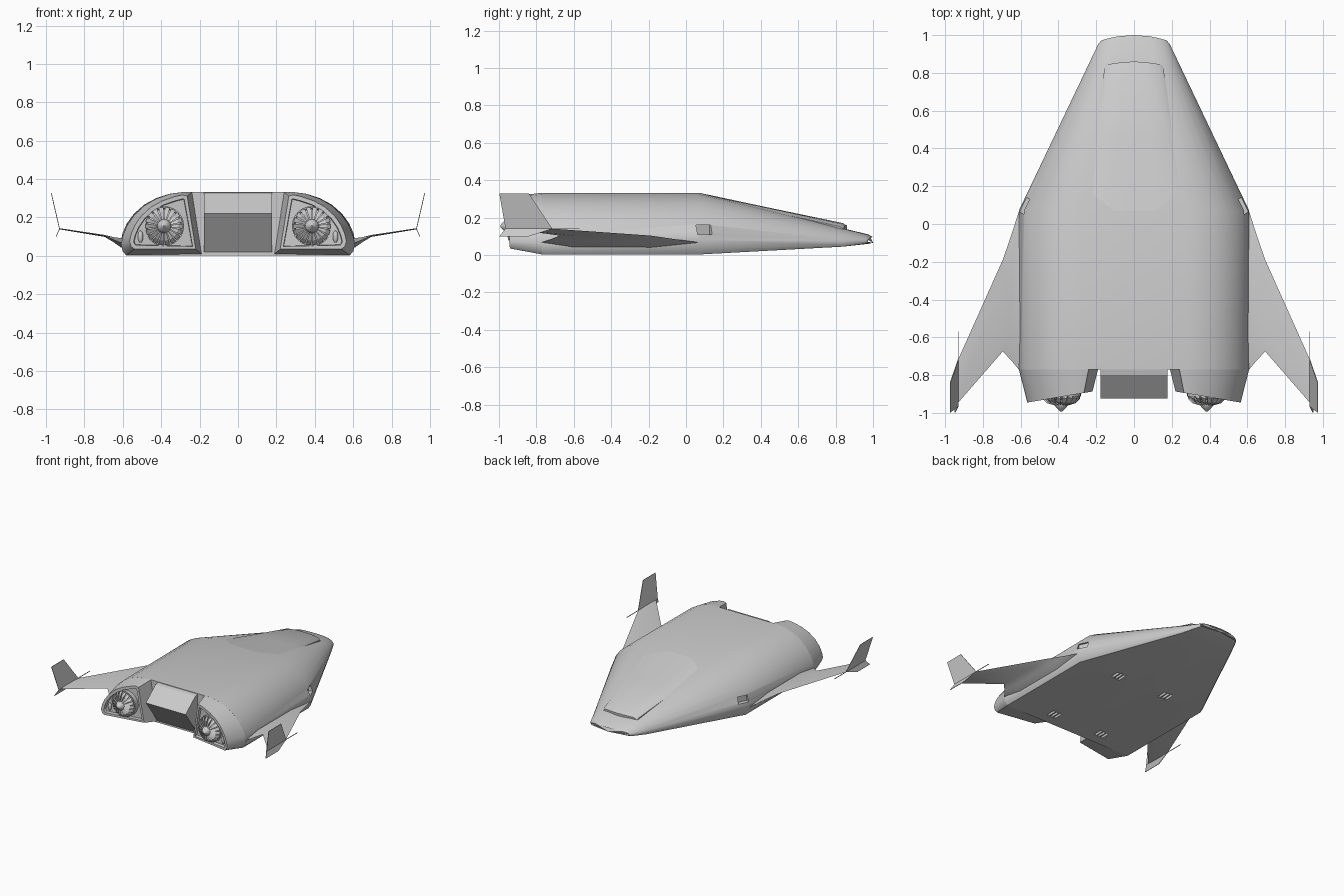
import bpy, bmesh, math
from mathutils import Vector, Matrix

if "Cube" in bpy.data.objects:
    bpy.data.objects.remove(bpy.data.objects["Cube"])

grey = bpy.data.materials.new("hull_grey")
grey.diffuse_color = (0.6, 0.6, 0.6, 1)
grey.use_nodes = True
grey.node_tree.nodes["Principled BSDF"].inputs["Base Color"].default_value = grey.diffuse_color

# upper half profile: fraction of half width, fraction of height above the chine
ARC = [(0.46, 1), (0.58, 0.965), (0.70, 0.87), (0.80, 0.74), (0.89, 0.55),
       (0.95, 0.35), (0.985, 0.16), (1, 0)]


def finish(name, bm, smooth=30):
    bmesh.ops.recalc_face_normals(bm, faces=bm.faces)
    me = bpy.data.meshes.new(name)
    bm.to_mesh(me)
    bm.free()
    ob = bpy.data.objects.new(name, me)
    bpy.context.collection.objects.link(ob)
    me.materials.append(grey)
    if smooth:
        bpy.ops.object.select_all(action='DESELECT')
        ob.select_set(True)
        bpy.context.view_layer.objects.active = ob
        bpy.ops.object.shade_smooth_by_angle(angle=math.radians(smooth))
    return ob


def loft(rings, start=True, end=True):
    bm = bmesh.new()
    vs = [[bm.verts.new(p) for p in r] for r in rings]
    n = len(rings[0])
    for a, b in zip(vs, vs[1:]):
        for i in range(n):
            j = (i + 1) % n
            bm.faces.new((a[i], a[j], b[j], b[i]))
    if start:
        bm.faces.new(vs[0])
    last = bm.faces.new(vs[-1]) if end else None
    return bm, last


def half(w, zt, zc, zb):
    pts = [(u * w, zc + v * (zt - zc)) for u, v in ARC]
    return pts + [(0.985 * w, zb + (zc - zb) * 0.35), (0.955 * w, zb)]


def box(bm, loc, size, rot=0):
    m = Matrix.Translation(loc) @ Matrix.Rotation(rot, 4, 'Z') @ Matrix.Diagonal((*size, 1))
    bmesh.ops.create_cube(bm, size=1, matrix=m)


# main hull: stations of y, half width, top, chine, bottom, nose bulge
rings = []
for y, w, zt, zc, zb, bulge in [(-0.77, 0.61, 0.333, 0.06, 0.003, 0),
                                (0.07, 0.61, 0.333, 0.08, 0.003, 0),
                                (0.84, 0.243, 0.143, 0.068, 0.045, 0),
                                (0.955, 0.188, 0.11, 0.075, 0.06, 0.02),
                                (0.972, 0.172, 0.096, 0.078, 0.066, 0.028)]:
    h = half(w, zt, zc, zb)
    full = [(0, zt)] + h + [(0, zb)] + [(-x, z) for x, z in reversed(h)]
    rings.append([(x, y + bulge * (1 - (x / w) ** 2), z) for x, z in full])
bm, _ = loft(rings)
hull = finish("hull", bm, 0)

# side intakes and belly vents cut into the hull
bm = bmesh.new()
for s in (1, -1):
    box(bm, (s * 0.595, 0.105, 0.135), (0.08, 0.085, 0.05), s * math.radians(25))
    for y in (0.09, -0.65):
        for k in (-1, 0, 1):
            box(bm, (s * 0.228 + k * 0.03, y, 0), (0.02, 0.08, 0.06))
cutter = finish("vent_cutter", bm, 0)
cutter.hide_render = True
mod = hull.modifiers.new("vents", 'BOOLEAN')
mod.operation = 'DIFFERENCE'
mod.solver = 'EXACT'
mod.object = cutter
bpy.ops.object.select_all(action='DESELECT')
hull.select_set(True)
bpy.context.view_layer.objects.active = hull
bpy.ops.object.modifier_apply(modifier=mod.name)
bpy.data.objects.remove(cutter)
bpy.ops.object.shade_smooth_by_angle(angle=math.radians(30))

# raised canopy panel ending in a small step above the nose
rings = []
for y, w, z0, z1, b in [(0.07, 0.27, 0.32, 0.333, 0), (0.45, 0.21, 0.22, 0.252, 0),
                        (0.82, 0.157, 0.125, 0.171, 0.018), (0.842, 0.15, 0.125, 0.158, 0.018)]:
    top = [(w, z1 - 0.018 if y > 0.1 else z1 - 0.004), (w * 0.85, z1 - 0.003), (w * 0.4, z1)]
    top = top + [(0, z1)] + [(-x, z) for x, z in reversed(top)]
    rings.append([(x, y + b * (1 - (x / w) ** 2), z) for x, z in top + [(-w, z0), (0, z0), (w, z0)]])
bm, _ = loft(rings)
finish("canopy_panel", bm)

# rear ramp between the engine pods
prof = [(-0.765, 0.33), (-0.80, 0.322), (-0.925, 0.222), (-0.775, 0.02), (-0.765, 0.02)]
bm, _ = loft([[(x, y, z) for y, z in prof] for x in (-0.178, 0.178)])
finish("rear_ramp", bm, 20)

for s, side in ((1, "right"), (-1, "left")):
    # engine pod with an inset, recessed rear face
    a = [(0.24, 0.333)] + half(0.61, 0.333, 0.06, 0.003) + [(0.19, 0.01)]
    b = [(0.265, 0.312)] + half(0.565, 0.318, 0.075, 0.035) + [(0.22, 0.035)]
    b[1] = (0.29, 0.318)
    ring_a = [(s * x, -0.768, z) for x, z in a]
    ring_b = [(s * x, -0.89 - 0.17 * (x - 0.24), z) for x, z in b]
    bm, cap = loft([ring_a, ring_b], start=False)
    bmesh.ops.recalc_face_normals(bm, faces=bm.faces)
    bmesh.ops.inset_region(bm, faces=[cap], thickness=0.022, depth=0)
    bmesh.ops.inset_region(bm, faces=[cap], thickness=0.003, depth=0)
    bmesh.ops.translate(bm, verts=cap.verts, vec=(0, 0.025, 0))
    finish(side + "_engine_pod", bm)

    # fan: backing cone, swept blades and pointed hub
    c = Vector((s * 0.385, 0, 0.155))

    def circle(r, y, n=24):
        return [(c.x + r * math.cos(t), y, c.z + r * math.sin(t))
                for t in (2 * math.pi * i / n for i in range(n))]

    bm, _ = loft([circle(0.104, -0.87), circle(0.104, -0.912), circle(0.095, -0.912),
                  circle(0.088, -0.902), circle(0.03, -0.935)])
    finish(side + "_fan_housing", bm)
    bm = bmesh.new()
    for i in range(18):
        t = 2 * math.pi * i / 18
        rad = Vector((math.cos(t), 0, math.sin(t)))
        tan = Vector((-math.sin(t), 0, math.cos(t)))
        pts = []
        for r, y, w in ((0.098, -0.922, 0.0125), (0.075, -0.945, 0.0105), (0.03, -0.958, 0.0045)):
            pts.append([c + rad * r + tan * k * w + Vector((0, y + k * 0.004, 0)) for k in (-1, 1)])
        for p, q in zip(pts, pts[1:]):
            outer = [bm.verts.new(v) for v in (p[0], p[1], q[1], q[0])]
            inner = [bm.verts.new(v + Vector((0, 0.012, 0))) for v in (p[0], p[1], q[1], q[0])]
            bm.faces.new(outer)
            bm.faces.new(inner)
            for k in range(4):
                m = (k + 1) % 4
                bm.faces.new((outer[k], outer[m], inner[m], inner[k]))
    finish(side + "_fan_blades", bm, 0)
    bm, _ = loft([circle(0.036, -0.93), circle(0.036, -0.958), circle(0.024, -0.975),
                  circle(0.004, -0.993)])
    finish(side + "_fan_hub", bm, 40)

    # small capsule lamp beside the fan
    bm = bmesh.new()
    bmesh.ops.create_uvsphere(bm, u_segments=12, v_segments=8, radius=1,
                              matrix=Matrix.Translation((s * 0.508, -0.912, 0.1))
                              @ Matrix.Diagonal((0.014, 0.014, 0.032, 1)))
    finish(side + "_pod_lamp", bm)

    # wing: x, leading y, trailing y, z, half thickness
    rings = []
    for x, yl, yt, z, t in [(0.575, 0.10, -0.775, 0.06, 0.03), (0.61, 0.065, -0.77, 0.068, 0.024),
                            (0.65, -0.06, -0.722, 0.085, 0.013), (0.695, -0.19, -0.675, 0.104, 0.005),
                            (0.93, -0.715, -0.945, 0.141, 0.003)]:
        y1, y2 = yl + (yt - yl) * 0.3, yl + (yt - yl) * 0.8
        rings.append([(s * x, yl, z), (s * x, y1, z + t), (s * x, y2, z + t), (s * x, yt, z),
                      (s * x, y2, z - t), (s * x, y1, z - t)])
    bm, _ = loft(rings)
    finish(side + "_wing", bm)

    # wing tip fins, upper and lower
    for name, pts in (("upper_fin", [(0.93, -0.715, 0.141), (0.93, -0.965, 0.141),
                                     (0.973, -0.998, 0.328), (0.973, -0.84, 0.328)]),
                      ("lower_fin", [(0.93, -0.715, 0.141), (0.93, -0.965, 0.141),
                                     (0.947, -0.998, 0.1), (0.947, -0.84, 0.1)])):
        bm, _ = loft([[(s * (x + d), y, z) for x, y, z in pts] for d in (-0.002, 0.002)])
        finish(side + "_" + name, bm, 0)

    # wing tip spike
    bm = bmesh.new()
    box(bm, (s * 0.93, -0.65, 0.141), (0.004, 0.16, 0.004))
    finish(side + "_tip_spike", bm, 0)
